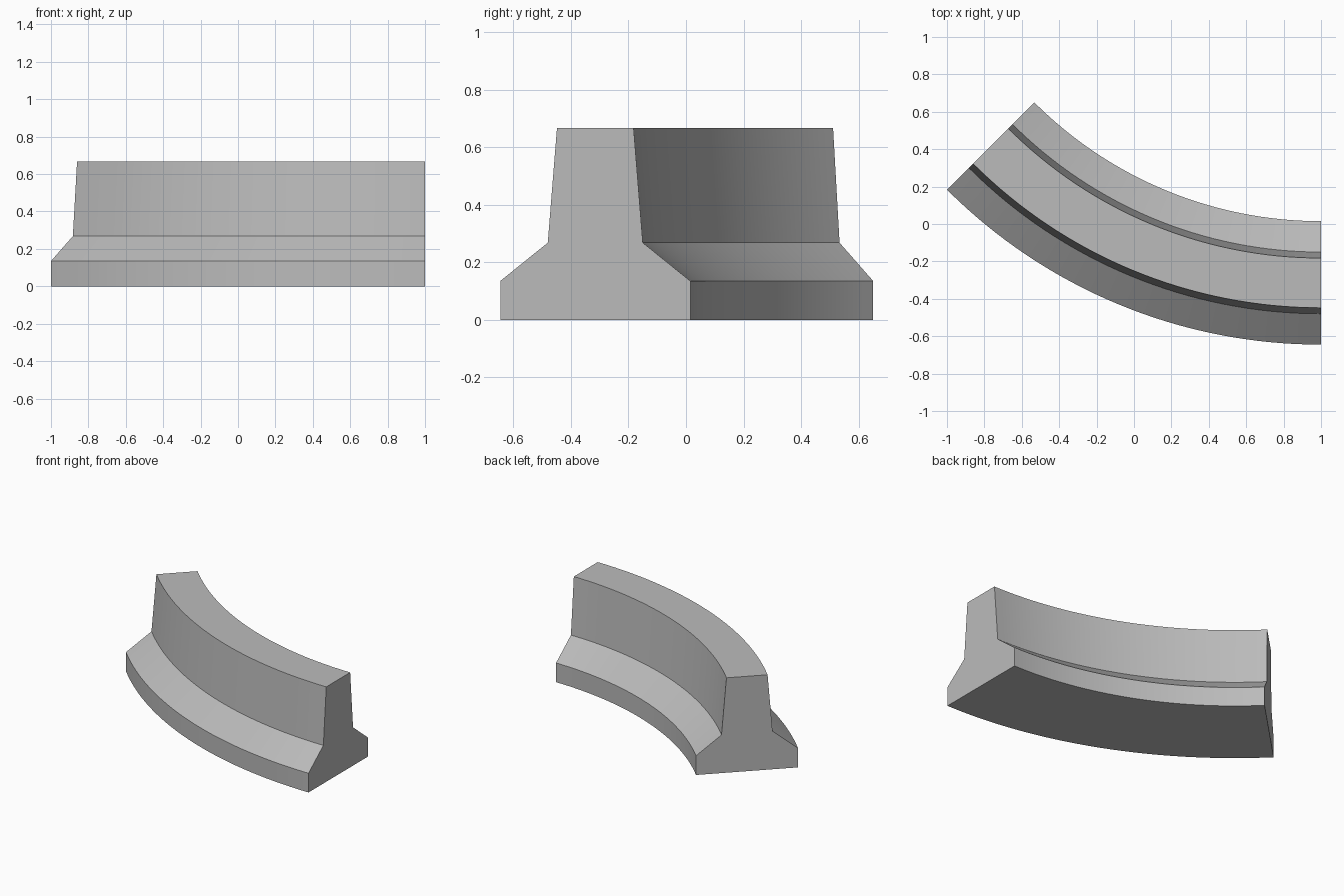
import bpy
import bmesh
from math import radians
from mathutils import Vector

cube = bpy.data.objects.get("Cube")
if cube:
    bpy.data.objects.remove(cube, do_unlink=True)

# Concrete material
concrete = bpy.data.materials.new("concrete_grey")
concrete.use_nodes = True
grey = (0.5, 0.5, 0.5, 1)
concrete.diffuse_color = grey
concrete.node_tree.nodes["Principled BSDF"].inputs["Base Color"].default_value = grey

# Half profile of the barrier: (half width, height), mirrored about its middle
half = [(0.33, 0), (0.33, 0.135), (0.165, 0.268), (0.133, 0.667)]
profile = [(-w, z) for w, z in half] + [(w, z) for w, z in reversed(half)]
mid_y = -0.315
pivot = Vector((1, 2.183, 0))

# Sweep the profile through an eighth of a circle
bm = bmesh.new()
ring = [bm.verts.new((1, mid_y + y, z)) for y, z in profile]
start_cap = bm.faces.new(ring)
swept = bmesh.ops.spin(bm, geom=[start_cap], cent=pivot, axis=(0, 0, 1),
                       angle=radians(-45), steps=32, use_duplicate=False)

# Make sure both ends are closed and the surface faces outward
bmesh.ops.remove_doubles(bm, verts=bm.verts, dist=0.0001)
bmesh.ops.holes_fill(bm, edges=[e for e in bm.edges if e.is_boundary], sides=0)
bmesh.ops.recalc_face_normals(bm, faces=bm.faces)

mesh = bpy.data.meshes.new("curved_barrier")
bm.to_mesh(mesh)
bm.free()
mesh.materials.append(concrete)
barrier = bpy.data.objects.new("curved_barrier", mesh)
bpy.context.collection.objects.link(barrier)

# Smooth along the curve, crisp along the profile edges
bpy.ops.object.select_all(action="DESELECT")
barrier.select_set(True)
bpy.context.view_layer.objects.active = barrier
bpy.ops.object.shade_smooth_by_angle(angle=radians(25))
